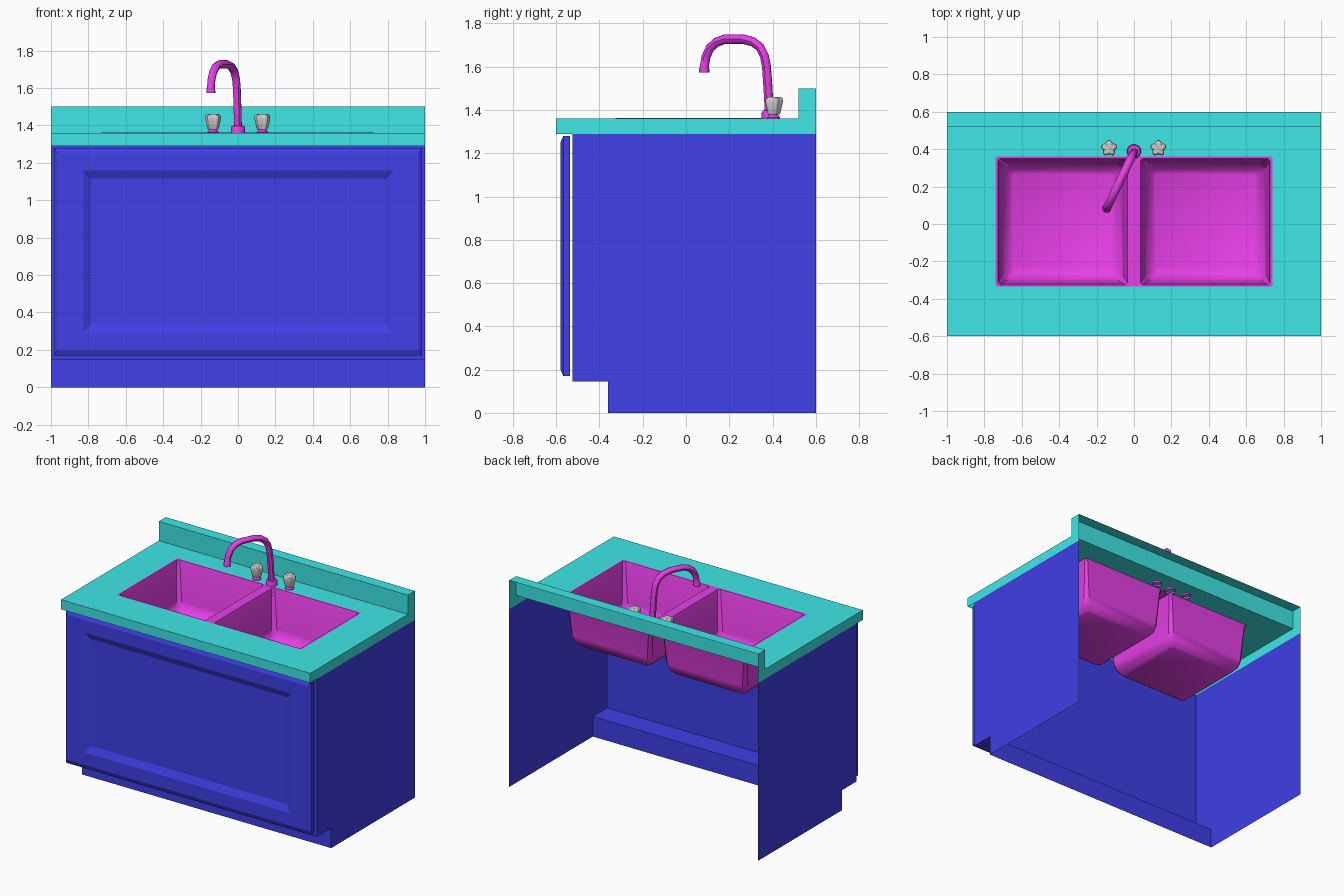
import bpy, bmesh, math

if "Cube" in bpy.data.objects:
    bpy.data.objects.remove(bpy.data.objects["Cube"])


def material(name, rgb):
    m = bpy.data.materials.new(name)
    m.diffuse_color = (*rgb, 1)
    m.use_nodes = True
    m.node_tree.nodes["Principled BSDF"].inputs["Base Color"].default_value = m.diffuse_color
    return m


BLUE = material("cabinet_blue", (0.05, 0.05, 0.8))
TEAL = material("counter_teal", (0.05, 0.8, 0.8))
PINK = material("fixture_magenta", (0.8, 0.05, 0.8))


def smooth(ob, angle):
    bpy.ops.object.select_all(action='DESELECT')
    bpy.context.view_layer.objects.active = ob
    ob.select_set(True)
    bpy.ops.object.shade_smooth_by_angle(angle=math.radians(angle))


def finish(bm, name, mat=None, angle=None):
    me = bpy.data.meshes.new(name)
    bm.to_mesh(me)
    bm.free()
    ob = bpy.data.objects.new(name, me)
    bpy.context.collection.objects.link(ob)
    if mat:
        me.materials.append(mat)
    if angle:
        smooth(ob, angle)
    return ob


def face(bm, pts):
    bm.faces.new([bm.verts.new(p) for p in pts])


def loft(bm, rings, cap_start=False, cap_end=True):
    """Skin a list of closed rings; rings run counter-clockwise along the skin axis."""
    vs = [[bm.verts.new(p) for p in r] for r in rings]
    n = len(vs[0])
    for a, b in zip(vs, vs[1:]):
        for i in range(n):
            j = (i + 1) % n
            bm.faces.new((a[i], a[j], b[j], b[i]))
    if cap_start:
        bm.faces.new(vs[0][::-1])
    if cap_end:
        bm.faces.new(vs[-1])


def sheet(bm, profile, w):
    """Sweep an open (y, z) profile between x = -w and x = w."""
    for (y0, z0), (y1, z1) in zip(profile, profile[1:]):
        face(bm, [(-w, y0, z0), (w, y0, z0), (w, y1, z1), (-w, y1, z1)])


def ends(bm, outline, w):
    """Close both ends of a sweep with the (y, z) outline."""
    face(bm, [(w, y, z) for y, z in outline])
    face(bm, [(-w, y, z) for y, z in outline[::-1]])


def chamfered(x0, x1, y0, y1, z, c):
    return [(x0 + c, y0, z), (x1 - c, y0, z), (x1, y0 + c, z), (x1, y1 - c, z),
            (x1 - c, y1, z), (x0 + c, y1, z), (x0, y1 - c, z), (x0, y0 + c, z)]


def turned(x, y, rings, n=16, lobes=0, depth=0.0):
    """Rings of (radius, z) around a vertical axis, optionally lobed."""
    out = []
    for r, z in rings:
        ring = []
        for i in range(n):
            a = 2 * math.pi * i / n
            k = r * (1 + depth * math.cos(lobes * (a - math.pi / 2)))
            ring.append((x + k * math.cos(a), y + k * math.sin(a), z))
        out.append(ring)
    return out


# Cabinet: open-backed shell with toe kick
front = [(-0.36, 0), (-0.36, 0.145), (-0.525, 0.145), (-0.525, 1.29)]
bm = bmesh.new()
sheet(bm, front, 1.0)
ends(bm, front[::-1] + [(-0.36, 0), (0.6, 0), (0.6, 1.29)][1:], 1.0)
bmesh.ops.remove_doubles(bm, verts=bm.verts, dist=0.0001)
bmesh.ops.recalc_face_normals(bm, faces=bm.faces)
finish(bm, "cabinet", BLUE)

# Door: bevelled slab with recessed panel
bm = bmesh.new()


def rect(hx, z0, z1, y):
    return [(-hx, y, z0), (hx, y, z0), (hx, y, z1), (-hx, y, z1)]


loft(bm, [rect(0.985, 0.17, 1.28, -0.537), rect(0.985, 0.17, 1.28, -0.567),
          rect(0.965, 0.20, 1.25, -0.58), rect(0.825, 0.29, 1.16, -0.58),
          rect(0.785, 0.34, 1.115, -0.56)])
finish(bm, "door_panel", BLUE)

# Countertop with sink opening, front lip and backsplash
bm = bmesh.new()
outer = [(-1, -0.6, 1.36), (1, -0.6, 1.36), (1, 0.52, 1.36), (-1, 0.52, 1.36)]
hole = [(-0.732, -0.328, 1.36), (0.732, -0.328, 1.36), (0.732, 0.352, 1.36), (-0.732, 0.352, 1.36)]
loft(bm, [outer, hole], cap_end=False)
sheet(bm, [(-0.6, 1.29), (-0.6, 1.36)], 1.0)
sheet(bm, [(0.52, 1.36), (0.52, 1.5), (0.6, 1.5)], 1.0)
ends(bm, [(-0.6, 1.29), (0.6, 1.29), (0.6, 1.5), (0.52, 1.5), (0.52, 1.36), (-0.6, 1.36)], 1.0)
bmesh.ops.remove_doubles(bm, verts=bm.verts, dist=0.0001)
finish(bm, "countertop", TEAL)

# Double sink: rim and two basins
bm = bmesh.new()
steps = [(0, 1.362, 0.012), (0.006, 1.345, 0.015), (0.02, 1.08, 0.025),
         (0.032, 1.035, 0.03), (0.065, 0.998, 0.02), (0.08, 0.99, 0.012)]
for s in (-1, 1):
    rings = [chamfered(0, 0.74, -0.335, 0.36, 1.362, 0.008)]
    rings += [chamfered(0.035 + d, 0.728 - d, -0.325 + d, 0.35 - d, z, c) for d, z, c in steps]
    if s < 0:
        rings = [[(-x, y, z) for x, y, z in r][::-1] for r in rings]
    loft(bm, rings)
bmesh.ops.remove_doubles(bm, verts=bm.verts, dist=0.0001)
finish(bm, "double_sink", PINK, 40)

# Faucet base
bm = bmesh.new()
loft(bm, turned(0, 0.388, [(0.038, 1.345), (0.038, 1.385), (0.033, 1.397), (0.02, 1.40)]))
finish(bm, "faucet_base", PINK, 35)

# Gooseneck spout, swung towards the left basin
path = [(0.385, 1.39), (0.379, 1.50), (0.372, 1.60), (0.363, 1.648), (0.342, 1.69),
        (0.31, 1.715), (0.265, 1.727), (0.18, 1.727), (0.14, 1.713), (0.11, 1.685),
        (0.092, 1.645), (0.085, 1.60), (0.084, 1.588), (0.084, 1.573)]
curve = bpy.data.curves.new("faucet_spout", 'CURVE')
curve.dimensions = '3D'
curve.bevel_depth = 0.022
curve.bevel_resolution = 2
curve.use_fill_caps = True
spline = curve.splines.new('POLY')
spline.points.add(len(path) - 1)
for i, (pt, (y, z)) in enumerate(zip(spline.points, path)):
    pt.co = (-0.145 * (0.385 - y) / 0.3, y, z, 1)
    pt.radius = 1.15 if i >= len(path) - 2 else 1.0
spout = bpy.data.objects.new("faucet_spout", curve)
bpy.context.collection.objects.link(spout)
bpy.context.view_layer.objects.active = spout
spout.select_set(True)
curve.materials.append(PINK)
bpy.ops.object.convert(target='MESH')
smooth(bpy.context.object, 45)

# Tap stems and lobed knobs
for side, x in (("left", -0.133), ("right", 0.13)):
    bm = bmesh.new()
    loft(bm, turned(x, 0.405, [(0.03, 1.345), (0.03, 1.365), (0.02, 1.378), (0.02, 1.39)]))
    finish(bm, side + "_tap_stem", PINK, 35)
    bm = bmesh.new()
    loft(bm, turned(x, 0.405, [(0.024, 1.378), (0.028, 1.385), (0.039, 1.44), (0.036, 1.455), (0.028, 1.461)],
                    30, 5, 0.14), cap_start=True)
    finish(bm, side + "_tap_knob", None, 40)
